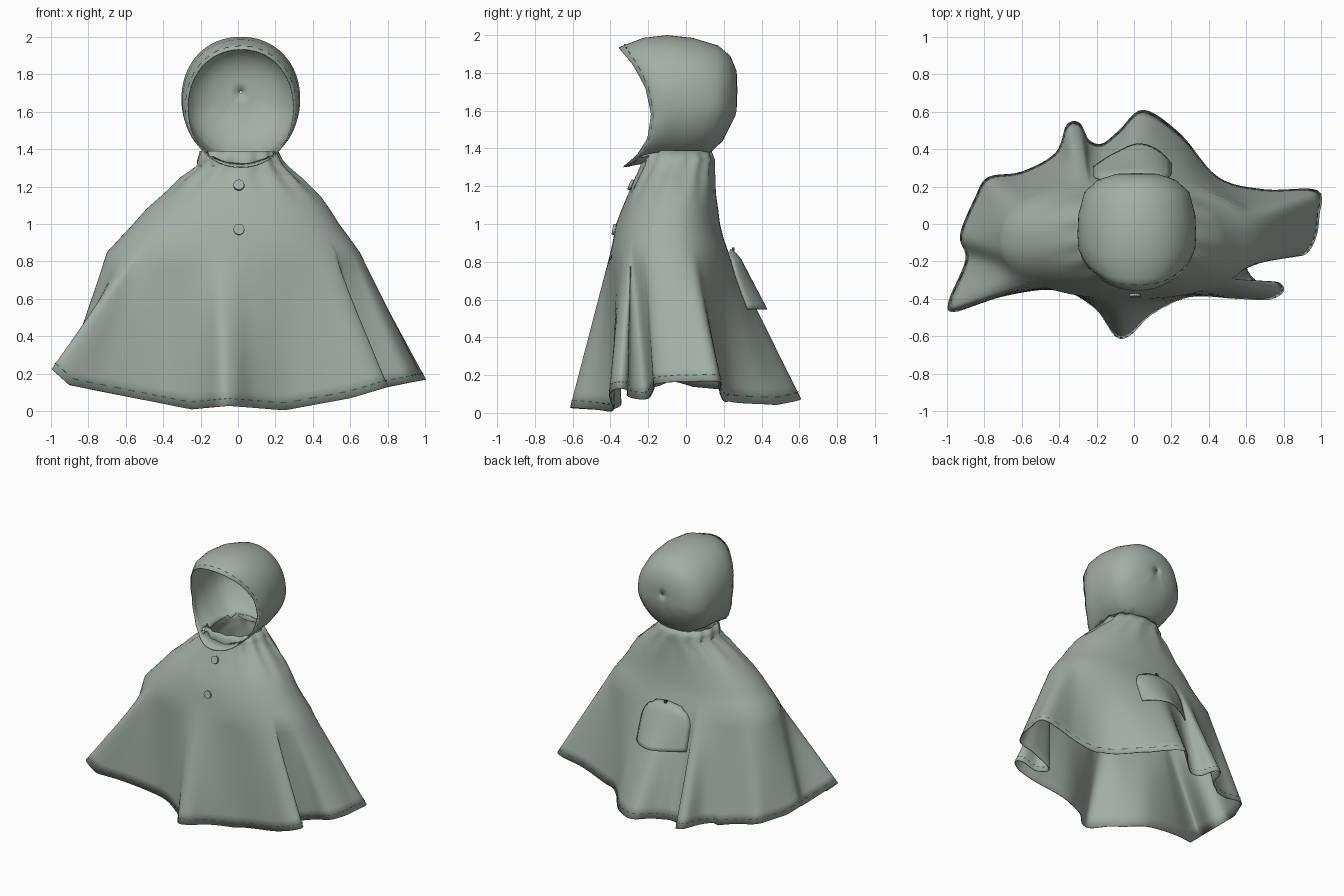
import bpy, math
from mathutils import Vector
from mathutils.bvhtree import BVHTree

if "Cube" in bpy.data.objects:
    bpy.data.objects.remove(bpy.data.objects["Cube"])


def material(name, rgb):
    m = bpy.data.materials.new(name)
    m.diffuse_color = (*rgb, 1)
    m.use_nodes = True
    m.node_tree.nodes["Principled BSDF"].inputs["Base Color"].default_value = m.diffuse_color
    return m


CLOTH = material("grey green cloth", (0.36, 0.425, 0.375))
THREAD = material("dark green thread", (0.02, 0.13, 0.06))
METAL = material("dark metal", (0.06, 0.075, 0.065))


def build(name, verts, faces, mat, thick=0):
    me = bpy.data.meshes.new(name)
    me.from_pydata([tuple(v) for v in verts], [], faces)
    me.materials.append(mat)
    ob = bpy.data.objects.new(name, me)
    bpy.context.collection.objects.link(ob)
    if thick:
        s = ob.modifiers.new("thickness", 'SOLIDIFY')
        s.thickness, s.offset = thick, -1
    bpy.context.view_layer.objects.active = ob
    ob.select_set(True)
    bpy.ops.object.shade_smooth_by_angle(angle=math.radians(45))
    ob.select_set(False)
    return ob


def loft(rings):
    n = len(rings[0])
    verts = [Vector(p) for r in rings for p in r]
    faces = [(r * n + i, (r + 1) * n + i, (r + 1) * n + (i + 1) % n, r * n + (i + 1) % n)
             for r in range(len(rings) - 1) for i in range(n)]
    return verts, faces


def lerp_table(t, x):
    if x <= t[0][0]:
        return t[0][1]
    for (a, b), (c, d) in zip(t, t[1:]):
        if x <= c:
            return b + (d - b) * (x - a) / (c - a)
    return t[-1][1]


def spow(c, e):
    return math.copysign(abs(c) ** e, c)


def stitches(name, row_a, row_b, tree):
    # dashed running stitch laid just above the cloth
    verts, faces = [], []
    n = len(row_a)
    for i in range(0, n - 1, 2):
        for p in (row_a[i], row_b[i], row_b[i + 1], row_a[i + 1]):
            loc, nor, _, _ = tree.find_nearest(Vector(p))
            verts.append(loc + nor * 0.004)
        k = len(verts)
        faces.append((k - 4, k - 3, k - 2, k - 1))
    build(name, verts, faces, THREAD)


# ---- Cape: smooth shoulder rings blending into a folded hem ----
HEM = [(0.99, 0.04), (0.98, 0.18), (0.70, 0.185), (0.45, 0.25), (0.25, 0.48), (0.05, 0.61),
       (-0.08, 0.50), (-0.17, 0.43), (-0.24, 0.45), (-0.29, 0.54), (-0.36, 0.53), (-0.42, 0.38),
       (-0.60, 0.28), (-0.78, 0.25), (-0.85, 0.14), (-0.93, -0.06), (-0.90, -0.19), (-0.99, -0.41),
       (-0.96, -0.47), (-0.75, -0.40), (-0.52, -0.355), (-0.36, -0.36), (-0.20, -0.46), (-0.10, -0.60),
       (-0.02, -0.595), (0.10, -0.48), (0.30, -0.39), (0.55, -0.40), (0.72, -0.405), (0.80, -0.36),
       (0.77, -0.31), (0.65, -0.30), (0.61, -0.21), (0.78, -0.175), (0.91, -0.165), (0.97, -0.08)]
HEM_Z = [(-1, 0.23), (-0.9, 0.14), (-0.6, 0.08), (-0.25, 0.01), (-0.05, 0.03), (0.25, 0.005),
         (0.6, 0.07), (0.8, 0.13), (1, 0.17)]
# height, left, right, front, back
LEVELS = [(1.39, -0.20, 0.21, -0.23, 0.13), (1.34, -0.215, 0.235, -0.235, 0.15),
          (1.31, -0.22, 0.26, -0.235, 0.15), (1.25, -0.30, 0.33, -0.26, 0.155),
          (1.15, -0.41, 0.44, -0.31, 0.16), (1.08, -0.49, 0.49, -0.34, 0.17),
          (1.00, -0.56, 0.54, -0.37, 0.18), (0.92, -0.635, 0.60, -0.385, 0.20),
          (0.85, -0.70, 0.65, -0.40, 0.225)]

hem = []
m, SUB = len(HEM), 6
for i in range(m):
    p0, p1, p2, p3 = (Vector(HEM[(i + k) % m]) for k in (-1, 0, 1, 2))
    for s in range(SUB):
        t = s / SUB
        hem.append(0.5 * (2 * p1 + (p2 - p0) * t + (2 * p0 - 5 * p1 + 4 * p2 - p3) * t * t
                          + (3 * p1 - p0 - 3 * p2 + p3) * t ** 3))
N = len(hem)
theta = []
for p in hem:
    a = math.atan2(p.y / 0.5, p.x) % (2 * math.pi)
    theta.append(max(a, theta[-1] + 0.004) if theta else a)
for _ in range(12):
    theta = [theta[0]] + [(theta[i - 1] + theta[i] + theta[i + 1]) / 3 for i in range(1, N - 1)] + [theta[-1]]


def shoulder_ring(z, xl, xr, yf, yb):
    return [Vector(((xl + xr) / 2 + (xr - xl) / 2 * spow(math.cos(a), 0.88),
                    (yf + yb) / 2 + (yb - yf) / 2 * spow(math.sin(a), 0.88), z)) for a in theta]


top_rings = [shoulder_ring(*l) for l in LEVELS]
for k in (0, 1, 2, 3):  # gathers around the neck
    for i, p in enumerate(top_rings[k]):
        f = 1 + 0.03 * math.sin(theta[i] * 13 + k)
        p.x, p.y = p.x * f, p.y * f
hem3 = [Vector((p.x, p.y, lerp_table(HEM_Z, p.x) + 0.1 * max(0, p.y - 0.1) * (abs(p.x) < 0.5)))
        for p in hem]


def skirt(t):
    return [a.lerp(b, t) for a, b in zip(top_rings[-1], hem3)]


rings = top_rings + [skirt(t / 10) for t in range(1, 11)]
cv, cf = loft(rings)
build("cape", cv, cf, CLOTH, 0.006)
cape_tree = BVHTree.FromPolygons(cv, cf)
stitches("hem_stitching", skirt(0.950), skirt(0.958), cape_tree)

# ---- Hood: rings from face opening to back of head ----
RIM_Y = [(1.30, -0.33), (1.36, -0.26), (1.45, -0.205), (1.58, -0.185), (1.72, -0.215),
         (1.84, -0.28), (1.94, -0.36)]
# half width, bottom, top, depth, share of rim curve
HOOD = [(0.285, 1.30, 1.935, 0, 1), (0.312, 1.32, 1.985, -0.03, 0.6), (0.317, 1.335, 2.0, 0.0, 0.28),
        (0.312, 1.34, 1.985, 0.08, 0.1), (0.28, 1.36, 1.945, 0.17, 0), (0.21, 1.44, 1.89, 0.235, 0),
        (0.11, 1.57, 1.81, 0.268, 0), (0.005, 1.70, 1.71, 0.272, 0)]
SEG = 64


def hood_ring(hw, zb, zt, y, mix):
    out = []
    for i in range(SEG):
        a = 2 * math.pi * i / SEG
        z = (zb + zt) / 2 + (zt - zb) / 2 * spow(math.sin(a), 0.95)
        x = 0.015 + hw * spow(math.cos(a), 0.95)
        tuck = 0.25 * max(0, 1.6 - z) * (1 - mix)
        out.append(Vector((x, mix * lerp_table(RIM_Y, z) + (1 - mix) * y - tuck, z)))
    return out


base = [hood_ring(*h) for h in HOOD]
hr = []
for a, b in zip(base, base[1:]):
    hr += [a, [p.lerp(q, 0.5) for p, q in zip(a, b)]]
hr.append(base[-1])
hv, hf = loft(hr)
# leave the neck open, keep the chin band
hf = [f for f in hf if not (sum(hv[i].z for i in f) / 4 < 1.375 and sum(hv[i].y for i in f) / 4 > -0.22)]
build("hood", hv, hf, CLOTH, 0.006)
hood_tree = BVHTree.FromPolygons(hv, hf)
stitches("hood_stitching", [p.lerp(q, 0.22) for p, q in zip(base[0], base[1])],
         [p.lerp(q, 0.28) for p, q in zip(base[0], base[1])], hood_tree)


def surface(x, z, side):
    hit = cape_tree.ray_cast(Vector((x, 2 * side, z)), Vector((0, -side, 0)))
    return hit[0], hit[1] if hit[1].y * side > 0 else -hit[1]


# ---- Front buttons ----
for k, z in enumerate((1.205, 0.97)):
    loc, nor = surface(0.005, z, -1)
    bpy.ops.mesh.primitive_cylinder_add(vertices=20, radius=0.029, depth=0.016, location=loc + nor * 0.006,
                                        rotation=nor.to_track_quat('Z', 'Y').to_euler())
    b = bpy.context.object
    b.name = "button_%d" % (k + 1)
    b.data.materials.append(CLOTH)
    b.select_set(False)

# ---- Back pocket: bulging patch with rounded top, loose at the bottom ----
U, V = 16, 12
grid = []
for j in range(V + 1):
    v = j / V
    z = 0.55 + 0.32 * v
    half = 0.21 * (1 - max(0, v - 0.5) ** 2 * 1.9)
    for i in range(U + 1):
        u = 2 * i / U - 1
        loc, _ = surface(-0.01 - half * u, z, 1)
        puff = (1 - u ** 4) * (0.05 - 0.01 * v) * min(1, (1 - v) * 6 + 0.3)
        grid.append(Vector((loc.x, loc.y + 0.008 + puff, z - 0.02 * u * u * (v > 0.9))))
pf = [(j * (U + 1) + i, j * (U + 1) + i + 1, (j + 1) * (U + 1) + i + 1, (j + 1) * (U + 1) + i)
      for j in range(V) for i in range(U)]
build("back_pocket", grid, pf, CLOTH, 0.006)

# ---- Pocket fastener ----
p = grid[V * (U + 1) + U // 2]
bpy.ops.mesh.primitive_cube_add(size=1, location=(0, p.y + 0.012, p.z - 0.02))
z = bpy.context.object
z.name = "pocket_fastener"
z.scale = (0.02, 0.012, 0.05)
z.data.materials.append(METAL)
